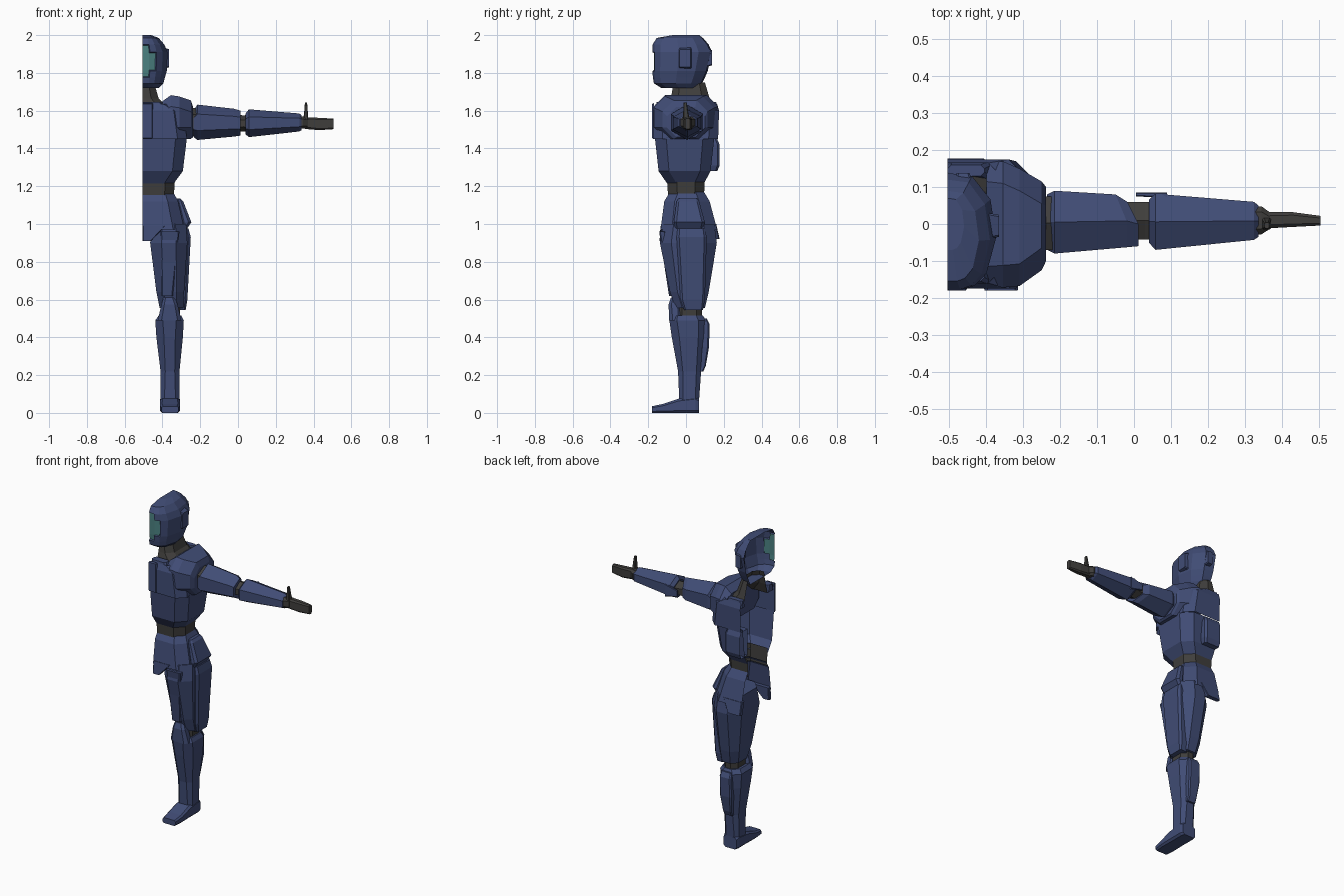
import bpy, bmesh
from mathutils import Vector

C = -0.505  # plane where the half figure is cut open


def material(name, rgb):
    m = bpy.data.materials.new(name)
    m.diffuse_color = (*rgb, 1)
    return m


BLUE = material("armor_blue", (0.052, 0.073, 0.18))
DARK = material("undersuit_grey", (0.05, 0.048, 0.045))
TEAL = material("visor_teal", (0.07, 0.22, 0.22))


def ring(sec, axis, shape):
    """Cross-section outline: octagon, ridged hexagon, or open half octagon."""
    t, a0, a1, b0, b1, c = sec
    if shape == "half":
        a1 += C
        pts = [(C, b0), (a1 - c, b0), (a1, b0 + c), (a1, b1 - c), (a1 - c, b1), (C, b1)]
    elif shape == "hex":
        m = (a0 + a1) / 2
        pts = [(m, b0), (a1, b0 + c), (a1, b1 - c), (m, b1), (a0, b1 - c), (a0, b0 + c)]
    else:
        pts = [(a0 + c, b0), (a1 - c, b0), (a1, b0 + c), (a1, b1 - c),
               (a1 - c, b1), (a0 + c, b1), (a0, b1 - c), (a0, b0 + c)]
    place = {"x": lambda a, b: (t, a, b), "y": lambda a, b: (a, t, b), "z": lambda a, b: (a, b, t)}
    return [place[axis](a, b) for a, b in pts]


def skin(name, rings, mats, closed=True, caps=(True, True), edit=None):
    """Bridge successive outlines into one flat-faced part."""
    bm = bmesh.new()
    rows = [[bm.verts.new(p) for p in r] for r in rings]
    n = len(rows[0])
    for r0, r1 in zip(rows, rows[1:]):
        for i in range(n if closed else n - 1):
            j = (i + 1) % n
            bm.faces.new((r0[i], r0[j], r1[j], r1[i]))
    for use, row in zip(caps, (rows[0], rows[-1])):
        if use:
            bm.faces.new(row)
    bmesh.ops.recalc_face_normals(bm, faces=bm.faces)
    if edit:
        edit(bm)
    me = bpy.data.meshes.new(name)
    bm.to_mesh(me)
    bm.free()
    for m in mats:
        me.materials.append(m)
    ob = bpy.data.objects.new(name, me)
    bpy.context.collection.objects.link(ob)
    return ob


def loft(name, axis, secs, mat=BLUE, shape="oct", caps=(True, True)):
    return skin(name, [ring(s, axis, shape) for s in secs], [mat], shape != "half", caps)


# Helmet: half outline scaled up through the height, visor inset into the front
OUTLINE = [(0, -1), (.3, -1), (.56, -.93), (.8, -.72), (1, -.1), (.88, .55), (.5, .95), (0, 1)]
HEAD = [(1.72, .085, -.13, .075), (1.745, .11, -.17, .085), (1.775, .118, -.175, .10),
        (1.81, .128, -.178, .115), (1.91, .132, -.178, .138), (1.95, .115, -.177, .12),
        (1.985, .085, -.155, .09), (2.0, .045, -.07, .07)]


def cut_visor(bm):
    glass = []
    for f in bm.faces:
        p = f.calc_center_median()
        u = p.x - C
        if p.y < -.13 and 1.77 < p.z < 1.945 and u < (.06 if 1.8 < p.z < 1.92 else .045):
            glass.append(f)
    bmesh.ops.inset_region(bm, faces=glass, thickness=.004, depth=-.008,
                           use_boundary=False, use_even_offset=True)
    for f in glass:
        f.material_index = 1
    for v in bm.verts:
        if v.co.x < C + .006:
            v.co.x = C


skin("helmet", [[(C + u * w, (y0 + y1) / 2 + v * (y1 - y0) / 2, z) for u, v in OUTLINE]
                for z, w, y0, y1 in HEAD], [BLUE, TEAL], False, (True, True), cut_visor)
loft("helmet_ear_plate", "x", [(C + .11, -.04, .03, 1.82, 1.935, .005),
                               (C + .139, -.035, .025, 1.83, 1.925, .005)])
loft("helmet_back_plate", "y", [(.10, C + .02, C + .07, 1.83, 1.93, .005),
                                (.138, C + .025, C + .06, 1.84, 1.92, .005)])

# Neck and collar
loft("neck", "z", [(1.60, 0, .15, -.10, .145, .05), (1.665, 0, .085, -.08, .125, .04),
                   (1.75, 0, .06, -.065, .10, .03)], DARK, "half", (False, False))

# Torso
loft("lower_chest", "z", [(1.215, 0, .165, -.10, .095, .05), (1.28, 0, .213, -.145, .13, .055),
                          (1.46, 0, .235, -.165, .15, .06)], BLUE, "half", (False, False))
loft("upper_chest", "z", [(1.45, 0, .235, -.175, .17, .05), (1.60, 0, .215, -.175, .175, .05),
                          (1.635, 0, .15, -.16, .165, .04)], BLUE, "half", (False, False))
loft("breast_plate", "y", [(-.17, C, C + .055, 1.45, 1.64, .003),
                           (-.18, C, C + .05, 1.455, 1.635, .003)])
for y0, y1, part in ((-.165, -.10, "front"), (.12, .17, "back")):
    loft(part + "_collar_strap", "z", [(1.60, C, C + .12, y0, y1, .01),
                                       (1.645, C, C + .10, y0 + .01, y1 - .01, .01)])
loft("back_pack", "z", [(1.28, 0, .10, .10, .165, .01), (1.31, 0, .11, .10, .178, .012),
                        (1.42, 0, .11, .10, .178, .012), (1.45, 0, .10, .10, .165, .01)],
     BLUE, "half")
loft("waist", "z", [(1.14, 0, .165, -.095, .095, .05), (1.25, 0, .172, -.10, .10, .05)],
     DARK, "half", (False, False))

# Pelvis with front and rear flaps
loft("pelvis", "z", [(.97, 0, .222, -.135, .165, .06), (1.12, 0, .188, -.115, .125, .055),
                     (1.17, 0, .162, -.085, .095, .045)], BLUE, "half", (False, False))
loft("front_flap", "z", [(.91, C, C + .045, -.14, -.115, .004),
                         (.99, C, C + .12, -.135, -.11, .004)])
loft("rear_flap", "z", [(.92, C, C + .09, .15, .178, .004),
                        (1.0, C, C + .13, .13, .16, .004)])
loft("hip_guard", "z", [(.975, -.30, -.27, -.06, .09, .012), (1.01, -.30, -.247, -.065, .10, .015),
                        (1.12, -.325, -.29, -.05, .07, .012), (1.135, -.325, -.305, -.04, .06, .008)])

# Leg
loft("thigh", "z", [(.555, -.415, -.29, -.055, .10, .035), (.64, -.432, -.285, -.085, .12, .04),
                    (.90, -.465, -.268, -.138, .163, .06), (1.0, -.455, -.275, -.12, .15, .055)])
loft("thigh_outer_plate", "z", [(.545, -.33, -.277, -.01, .09, .008), (.60, -.33, -.268, -.03, .10, .012),
                                (.93, -.31, -.25, -.05, .11, .014), (.975, -.31, -.262, -.045, .10, .01)])
loft("thigh_front_plate", "z", [(.62, -.405, -.345, -.09, -.06, .006), (.96, -.41, -.31, -.142, -.11, .006)])
loft("knee_joint", "z", [(.48, -.405, -.31, -.05, .085, .03), (.62, -.405, -.305, -.05, .085, .03)], DARK)
loft("knee_cap", "z", [(.49, -.425, -.30, -.09, -.02, .02), (.575, -.405, -.32, -.092, -.03, .015),
                       (.61, -.395, -.335, -.08, -.04, .012)])
loft("shin", "z", [(.05, -.41, -.31, -.035, .068, .02), (.22, -.41, -.31, -.042, .08, .025),
                   (.40, -.432, -.292, -.075, .105, .04), (.49, -.438, -.287, -.088, .105, .04),
                   (.515, -.42, -.30, -.08, .09, .035)])
loft("calf_plate", "z", [(.22, -.39, -.33, .06, .092, .006), (.25, -.39, -.33, .06, .105, .006),
                         (.35, -.40, -.32, .08, .122, .008), (.47, -.40, -.32, .08, .125, .008),
                         (.50, -.395, -.325, .08, .11, .006)])
loft("foot", "y", [(-.18, -.405, -.315, 0, .035, .008), (-.12, -.412, -.308, 0, .048, .01),
                   (-.04, -.412, -.308, 0, .075, .012), (.05, -.412, -.308, 0, .085, .012),
                   (.07, -.405, -.315, 0, .075, .012)])

# Shoulder
loft("shoulder_pad", "x", [(-.40, -.165, .165, 1.47, 1.65, .05), (-.355, -.172, .17, 1.455, 1.682, .06),
                           (-.31, -.168, .15, 1.45, 1.675, .06), (-.25, -.125, .115, 1.45, 1.655, .06),
                           (-.238, -.10, .10, 1.46, 1.62, .05)])
loft("shoulder_joint", "x", [(-.26, -.07, .075, 1.465, 1.615, .035),
                             (-.20, -.07, .075, 1.465, 1.615, .035)], DARK, "hex")

# Arm: ridged hexagonal sleeves over a dark elbow
upper = loft("upper_arm", "x", [(-.235, -.07, .08, 1.46, 1.60, .04), (-.215, -.08, .09, 1.445, 1.632, .05),
                                (-.02, -.063, .08, 1.463, 1.61, .04), (.012, -.06, .06, 1.468, 1.60, .035)],
             BLUE, "hex")
for v in upper.data.vertices:  # slanted sleeve end at the back of the elbow
    if v.co.x > -.1 and v.co.y > .03:
        v.co.x -= .03
loft("elbow_joint", "x", [(-.03, -.042, .06, 1.485, 1.58, .025), (.03, -.042, .06, 1.49, 1.575, .025),
                          (.07, -.042, .06, 1.485, 1.58, .025)], DARK, "hex")
loft("elbow_guard", "x", [(.005, .075, .085, 1.51, 1.55, .003), (.09, .07, .085, 1.49, 1.57, .003)])
loft("forearm", "x", [(.04, -.05, .065, 1.475, 1.585, .03), (.058, -.07, .082, 1.46, 1.607, .04),
                      (.325, -.043, .06, 1.49, 1.585, .025), (.337, -.035, .05, 1.497, 1.575, .02)],
     BLUE, "hex")

# Hand
loft("wrist", "x", [(.32, -.03, .048, 1.505, 1.57, .015), (.345, -.028, .048, 1.505, 1.57, .015),
                    (.37, -.012, .03, 1.505, 1.565, .012)], DARK)
loft("palm", "x", [(.355, -.012, .032, 1.503, 1.566, .01), (.43, -.008, .032, 1.497, 1.562, .008),
                   (.505, -.004, .022, 1.502, 1.558, .006)], DARK)
loft("thumb", "z", [(1.55, .345, .372, -.015, .02, .005), (1.59, .35, .37, -.015, .012, .004),
                    (1.642, .354, .366, -.012, .004, .003)], DARK)
